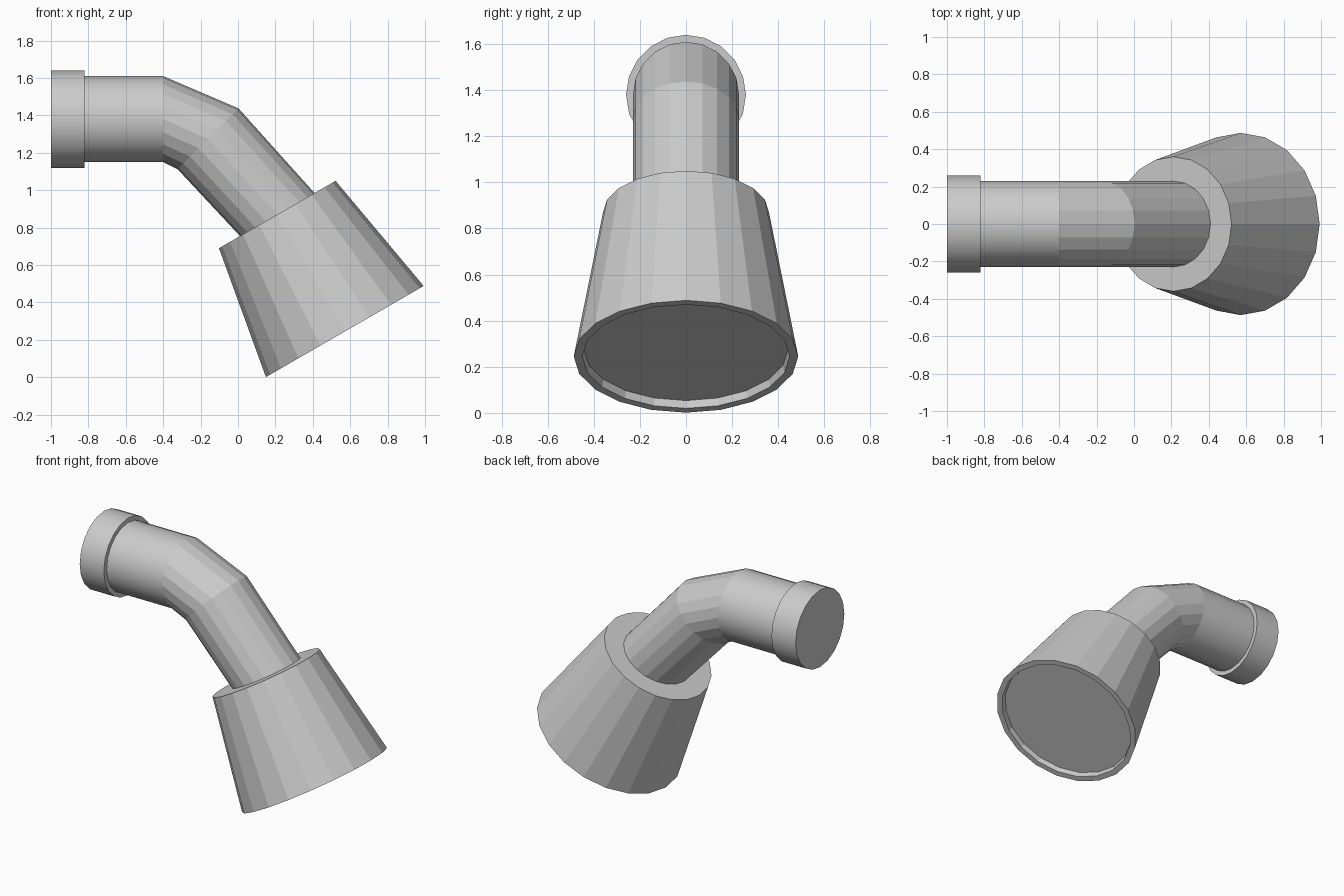
import bpy, bmesh
from math import sin, cos, pi, radians
from mathutils import Vector

if "Cube" in bpy.data.objects:
    bpy.data.objects.remove(bpy.data.objects["Cube"])

SIDES = 20


def loft(name, rings, cap_start=True, cap_end=True, smooth=False):
    """Skin round rings given as (x, z, radius, downward tilt of the axis in degrees)."""
    bm = bmesh.new()
    loops = []
    for x, z, r, tilt in rings:
        t = radians(tilt)
        up = Vector((sin(t), 0, cos(t)))
        side = Vector((0, 1, 0))
        loops.append([bm.verts.new(Vector((x, 0, z)) + up * r * cos(2 * pi * i / SIDES)
                                   + side * r * sin(2 * pi * i / SIDES))
                      for i in range(SIDES)])
    for a, b in zip(loops, loops[1:]):
        for i in range(SIDES):
            j = (i + 1) % SIDES
            f = bm.faces.new((a[i], a[j], b[j], b[i]))
            f.smooth = smooth
    if cap_start:
        bm.faces.new(loops[0])
    if cap_end:
        bm.faces.new(loops[-1])
    bmesh.ops.recalc_face_normals(bm, faces=bm.faces)
    # keep step and cap edges crisp on smooth parts
    for e in bm.edges:
        if len(e.link_faces) == 2 and e.calc_face_angle() > radians(40):
            e.smooth = False
    mesh = bpy.data.meshes.new(name)
    bm.to_mesh(mesh)
    bm.free()
    obj = bpy.data.objects.new(name, mesh)
    bpy.context.collection.objects.link(obj)
    return obj


# Wall collar and straight inlet pipe, smooth shaded
Z = 1.38
loft("wall_collar", [(-1, Z, 0.26, 0), (-0.82, Z, 0.26, 0)], smooth=True)
loft("inlet_pipe", [(-0.82, Z, 0.23, 0), (-0.4, Z, 0.23, 0)], False, False, smooth=True)

# Faceted bend running down into the head
loft("bent_pipe", [(-0.4, Z, 0.23, 0), (-0.16, 1.275, 0.23, 45),
                   (0.21, 0.87, 0.23, 60)], False, False)

# Flared head, with a shallow recess inside its lower rim
TILT = 60
top = Vector((0.21, 0.87))
axis = Vector((cos(radians(TILT)), -sin(radians(TILT))))
profile = [(0, 0.36), (0.722, 0.487), (0.722, 0.45), (0.687, 0.443)]
loft("flared_head", [(*(top + axis * d), r, TILT) for d, r in profile])
